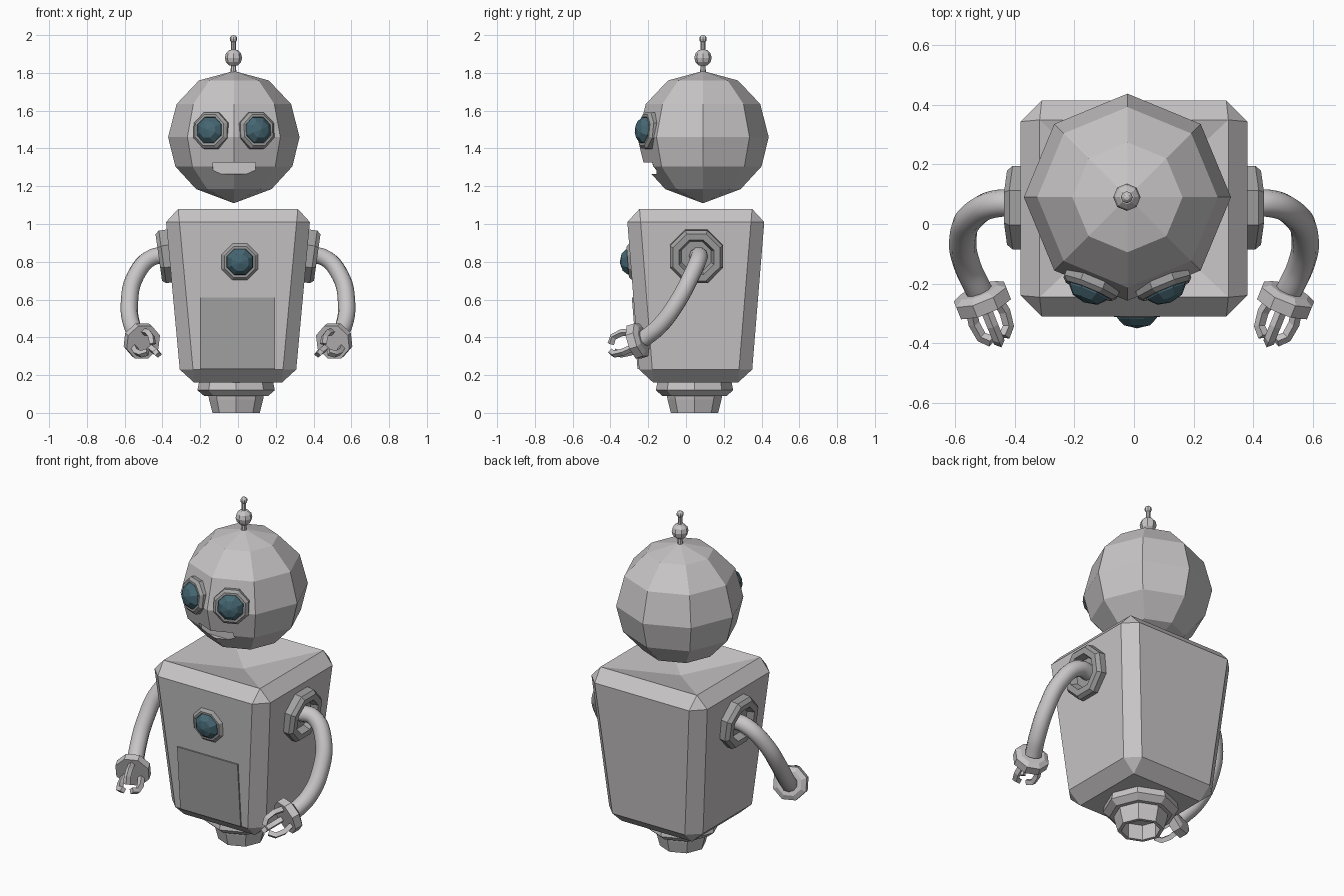
import bpy, bmesh, math
from mathutils import Vector, Matrix

if "Cube" in bpy.data.objects:
    bpy.data.objects.remove(bpy.data.objects["Cube"])


def material(name, col):
    m = bpy.data.materials.new(name)
    m.diffuse_color = (*col, 1)
    m.use_nodes = True
    m.node_tree.nodes["Principled BSDF"].inputs["Base Color"].default_value = m.diffuse_color
    return m


LIGHT = material("light grey", (0.58, 0.56, 0.57))
DARK = material("trim grey", (0.36, 0.355, 0.355))
PANEL = material("panel grey", (0.37, 0.38, 0.37))
TEAL = material("dark teal", (0.06, 0.135, 0.17))


def finish(name, bm, mat, matrix=Matrix()):
    bmesh.ops.recalc_face_normals(bm, faces=bm.faces)
    me = bpy.data.meshes.new(name)
    bm.to_mesh(me)
    bm.free()
    me.transform(matrix)
    me.materials.append(mat)
    ob = bpy.data.objects.new(name, me)
    bpy.context.collection.objects.link(ob)
    return ob


def frame(origin, normal):
    q = Vector(normal).normalized().to_track_quat('Z', 'Y')
    return Matrix.Translation(origin) @ q.to_matrix().to_4x4()


def lathe(name, profile, mat, matrix, segs=8, phase=0.0):
    """Spin (radius, height) points around local z."""
    bm = bmesh.new()
    rings = []
    for r, h in profile:
        if r == 0:
            rings.append([bm.verts.new((0, 0, h))] * segs)
        else:
            rings.append([bm.verts.new((r * math.cos(phase + i * math.tau / segs),
                                        r * math.sin(phase + i * math.tau / segs), h))
                          for i in range(segs)])
    for a, b in zip(rings, rings[1:]):
        for i in range(segs):
            j = (i + 1) % segs
            quad = list(dict.fromkeys((a[i], a[j], b[j], b[i])))
            bm.faces.new(quad)
    return finish(name, bm, mat, matrix)


def tube(name, pts, radius, mat, kind, res, smooth):
    """Round or square bar along a path, turned into a mesh."""
    cu = bpy.data.curves.new(name, 'CURVE')
    cu.dimensions = '3D'
    cu.bevel_depth = radius
    cu.bevel_resolution = res
    cu.use_fill_caps = True
    cu.resolution_u = 6
    sp = cu.splines.new(kind)
    if kind == 'BEZIER':
        sp.bezier_points.add(len(pts) - 1)
        for p, co in zip(sp.bezier_points, pts):
            p.co = co
            p.handle_left_type = p.handle_right_type = 'AUTO'
    else:
        sp.points.add(len(pts) - 1)
        for p, co in zip(sp.points, pts):
            p.co = (*co, 1)
    sp.use_smooth = smooth
    cu.materials.append(mat)
    ob = bpy.data.objects.new(name, cu)
    bpy.context.collection.objects.link(ob)
    bpy.ops.object.select_all(action='DESELECT')
    ob.select_set(True)
    bpy.context.view_layer.objects.active = ob
    bpy.ops.object.convert(target='MESH')
    return ob


def box(name, lo, hi, mat):
    bm = bmesh.new()
    bmesh.ops.create_cube(bm, size=1)
    for v in bm.verts:
        v.co = [lo[k] if v.co[k] < 0 else hi[k] for k in range(3)]
    return finish(name, bm, mat)


OCT = math.pi / 8
HC = Vector((-0.022, 0.09, 1.46))


def round_light(name, matrix, d):
    """Faceted lens inside an octagonal rim, d along the local axis."""
    lathe(name + "_rim", [(0.104, d - 0.05), (0.104, d - 0.015), (0.088, d),
                          (0.076, d), (0.070, d - 0.03)], DARK, matrix, 8, OCT)
    lathe(name + "_lens", [(0.076, d - 0.02), (0.072, d + 0.005), (0.048, d + 0.03),
                           (0, d + 0.042)], TEAL, matrix, 8, OCT)


# Tapered, chamfered torso with a sunken top
bm = bmesh.new()
bmesh.ops.create_cube(bm, size=1)
for v in bm.verts:
    top = v.co.z > 0
    x = 0.387 if top else 0.302
    y0, y1 = (-0.316, 0.42) if top else (-0.243, 0.345)
    v.co = (math.copysign(x, v.co.x), y0 if v.co.y < 0 else y1, 1.08 if top else 0.16)
bmesh.ops.bevel(bm, geom=bm.edges[:], offset=0.07, segments=1, affect='EDGES', profile=0.5)
top = max(bm.faces, key=lambda f: f.calc_center_median().z)
for v in bmesh.ops.poke(bm, faces=[top])["verts"]:
    v.co.z -= 0.08
finish("torso", bm, LIGHT)

# Base collar and hollow foot
base = Matrix.Translation((-0.01, 0.045, 0))
lathe("base_collar", [(0, 0.17), (0.195, 0.17), (0.205, 0.12), (0.17, 0.09), (0.1, 0.09)],
      LIGHT, base)
lathe("base_foot", [(0.148, 0.10), (0.143, 0.07), (0.125, 0), (0.105, 0), (0.105, 0.09), (0, 0.09)],
      LIGHT, base)

# Chest panel and chest light, both following the sloping front
slope = (0.316 - 0.243) / 0.92


def front_y(z):
    return -0.243 - (z - 0.16) * slope


panel = box("chest_panel", (-0.20, -0.008, 0.232), (0.197, 0.004, 0.612), PANEL)
for v in panel.data.vertices:
    v.co.y += front_y(v.co.z)
round_light("chest_light", frame((0.01, front_y(0.8), 0.8), (0, -1, -slope)), 0.015)

# Head with a cut mouth
head = lathe("head", [(0, 1.11), (0.20, 1.185), (0.31, 1.305), (0.348, 1.46),
                      (0.303, 1.635), (0.185, 1.76), (0, 1.81)], LIGHT,
             Matrix.Translation((HC.x, HC.y, 0)))
cutter = box("mouth_cutter", (-0.132, -0.4, 1.265), (0.092, -0.155, 1.325), LIGHT)
cutter.hide_render = True
mod = head.modifiers.new("mouth", 'BOOLEAN')
mod.object = cutter
mod.operation = 'DIFFERENCE'
mod.solver = 'EXACT'
bpy.context.view_layer.objects.active = head
bpy.ops.object.modifier_apply(modifier=mod.name)
bpy.data.objects.remove(cutter)

# Antenna: stem, ball and small tip
axis = Matrix.Translation((-0.024, 0.09, 0))
lathe("antenna_stem", [(0.016, 1.79), (0.013, 1.85), (0.012, 1.975)], LIGHT, axis)
for name, z, r in (("antenna_ball", 1.88, 0.046), ("antenna_tip", 1.98, 0.02)):
    lathe(name, [(r * math.sin(k * math.pi / 6), z - r * math.cos(k * math.pi / 6))
                 if 0 < k < 6 else (0, z - r * math.cos(k * math.pi / 6))
                 for k in range(7)], LIGHT, axis)

for side, s in (("right", 1), ("left", -1)):
    # Eyes face outwards with the head facets
    round_light(side + "_eye", frame(HC, (0.38 * s, -0.92, 0.11)), 0.343)

    # Shoulder sockets
    lathe(side + "_shoulder", [(0.152, -0.03), (0.152, 0.03), (0.135, 0.05), (0.10, 0.05),
                               (0.085, 0.01), (0, 0.01)], DARK,
          frame((0.37 * s, 0.055, 0.83), (s, 0, -0.14)), 8, OCT)

    # Smooth bent arm
    path = [(0.36, 0.06, 0.83), (0.45, 0.07, 0.825), (0.54, 0.03, 0.73), (0.575, -0.05, 0.58),
            (0.56, -0.14, 0.46), (0.52, -0.225, 0.39)]
    tube(side + "_arm", [(x * s, y, z) for x, y, z in path], 0.046, LIGHT, 'BEZIER', 3, True)

    # Cuff and three curled fingers
    hand = frame((0.512 * s, -0.25, 0.383), (-0.35 * s, -0.87, -0.28))
    lathe(side + "_cuff", [(0, -0.03), (0.07, -0.03), (0.098, -0.015), (0.098, 0.03),
                           (0, 0.03)], LIGHT, hand, 8, OCT)
    for n, ang in enumerate((90, 215, 325)):
        u = Vector((math.cos(math.radians(ang)), math.sin(math.radians(ang)), 0))
        pts = [hand @ (u * r + Vector((0, 0, h)))
               for r, h in ((0.055, 0.02), (0.068, 0.085), (0.06, 0.135), (0.028, 0.158))]
        tube(f"{side}_finger_{n + 1}", pts, 0.019, LIGHT, 'POLY', 0, False)
